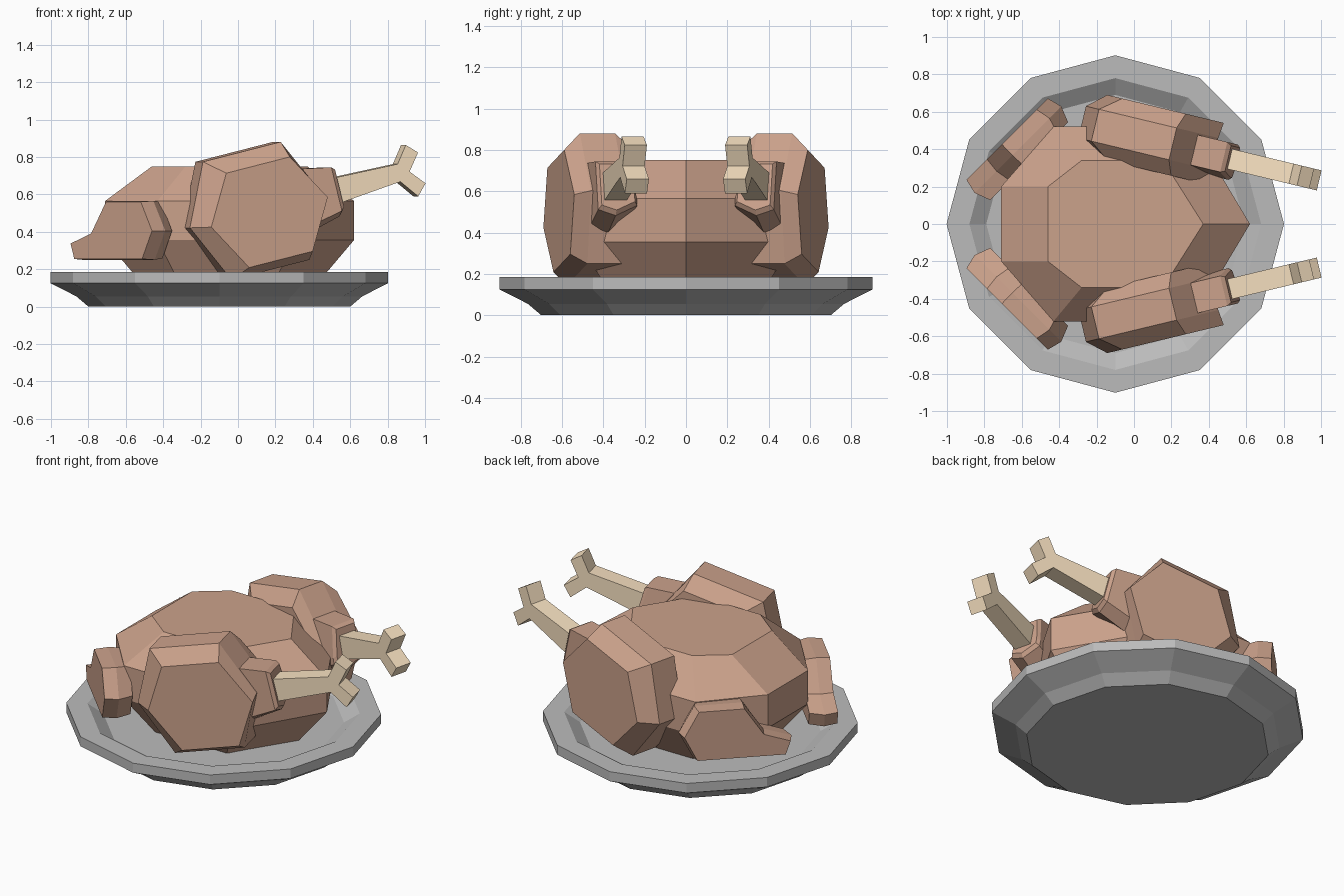
import bpy, bmesh, math
from mathutils import Matrix, Vector

if "Cube" in bpy.data.objects:
    bpy.data.objects.remove(bpy.data.objects["Cube"])


def material(name, rgb):
    m = bpy.data.materials.new(name)
    m.diffuse_color = (*rgb, 1)
    m.use_nodes = True
    m.node_tree.nodes["Principled BSDF"].inputs["Base Color"].default_value = m.diffuse_color
    return m


MEAT = material("roast_skin", (0.60, 0.36, 0.26))
BONE = material("bone", (0.93, 0.75, 0.53))
GREY = material("plate_grey", (0.50, 0.50, 0.50))


def loft(name, rings, mat):
    """Skin a stack of equal-length rings and cap both ends."""
    n = len(rings[0])
    verts = [tuple(p) for r in rings for p in r]
    faces = [tuple(range(n)), tuple(range(len(verts) - n, len(verts)))]
    for k in range(len(rings) - 1):
        for i in range(n):
            j = (i + 1) % n
            faces.append((k * n + i, k * n + j, (k + 1) * n + j, (k + 1) * n + i))
    me = bpy.data.meshes.new(name)
    me.from_pydata(verts, [], faces)
    me.materials.append(mat)
    ob = bpy.data.objects.new(name, me)
    bpy.context.collection.objects.link(ob)
    bm = bmesh.new()
    bm.from_mesh(me)
    bmesh.ops.recalc_face_normals(bm, faces=bm.faces)
    bm.to_mesh(me)
    bm.free()
    return ob


def mirror_y(ob):
    """Add a mirrored copy of a part on the other side of y = 0."""
    m = ob.modifiers.new("mirror", 'MIRROR')
    m.use_axis = (False, True, False)
    m.use_mirror_merge = False


# Plate: twelve-sided dish with a flat rim
def dodecagon(r, z):
    return [(-0.1 + r * math.cos(math.tau * i / 12), r * math.sin(math.tau * i / 12), z)
            for i in range(12)]


loft("plate", [dodecagon(r, z) for r, z in
               [(0.7, 0), (0.765, 0.055), (0.902, 0.125), (0.902, 0.185),
                (0.78, 0.185), (0.69, 0.125)]], GREY)


# Body: faceted seven-sided roast, widest through the middle
def body_ring(half, z):
    return [(x, y, z) for x, y in half] + [(x, -y, z) for x, y in half[:0:-1]]


wide = [(0.62, 0), (0.31, 0.52), (-0.43, 0.52), (-0.71, 0.2)]
small = [(0.37, 0), (0.155, 0.34), (-0.28, 0.34), (-0.46, 0.2)]
loft("roast_body", [body_ring(small, 0.06), body_ring(wide, 0.355),
                    body_ring(wide, 0.565), body_ring(small, 0.75)], MEAT)

# Leg frame: u along the bone, v outwards, w up
LEG = (Matrix.Translation((0.13, 0.46, 0.53)) @ Matrix.Rotation(math.radians(-13.5), 4, 'Z')
       @ Matrix.Rotation(math.radians(-14), 4, 'Y'))


def leg_ring(pts, v):
    return [LEG @ Vector((u, v, w)) for u, w in pts]


def hexagon(c, tip, flat, w0, h):
    return [(c - tip, w0), (c - flat, w0 + h), (c + flat, w0 + h),
            (c + tip, w0), (c + flat, w0 - h), (c - flat, w0 - h)]


# Thigh: chamfered hexagonal slab
big = hexagon(-0.055, 0.375, 0.22, -0.005, 0.325)
face = hexagon(-0.005, 0.33, 0.18, -0.025, 0.26)
mirror_y(loft("thigh", [leg_ring(face, 0.16), leg_ring(big, 0.075),
                        leg_ring(big, -0.1), leg_ring(face, -0.18)], MEAT))


# Shank: tapered block between thigh and bone
def shank_ring(u, s):
    pts = [(0.065, 0.12), (-0.10, 0.12), (-0.13, -0.06), (-0.13, -0.10),
           (-0.02, -0.15), (0.065, -0.12)]
    return [LEG @ Vector((u, -0.03 + (v + 0.03) * min(s, 1), w * s)) for v, w in pts]


mirror_y(loft("shank", [shank_ring(0.1, 1.5), shank_ring(0.405, 1), shank_ring(0.425, 0.85)], MEAT))

# Leg bone: shaft with a forked end
fork = [(0.40, 0.06), (0.77, 0.047), (0.838, 0.135), (0.894, 0.08), (0.824, -0.008),
        (0.894, -0.09), (0.838, -0.148), (0.762, -0.048), (0.40, -0.08)]
mirror_y(loft("leg_bone", [leg_ring(fork, 0.035), leg_ring(fork, -0.075)], BONE))

# Wing: folded profile, set diagonally across the front corner of the body
wing = [(-0.20, 0.565), (0.08, 0.565), (0.17, 0.405), (0.09, 0.25),
        (-0.455, 0.25), (-0.485, 0.335), (-0.32, 0.39)]


def wing_ring(n, s):
    c, k = -0.17, math.sqrt(0.5)
    return [(k * (c + (d - c) * s + n), k * (c + (d - c) * s - n), 0.405 + (z - 0.405) * (1 + s) / 2)
            for d, z in wing]


mirror_y(loft("wing", [wing_ring(-0.80, 0.94), wing_ring(-0.72, 1), wing_ring(-0.635, 0.9)], MEAT))
